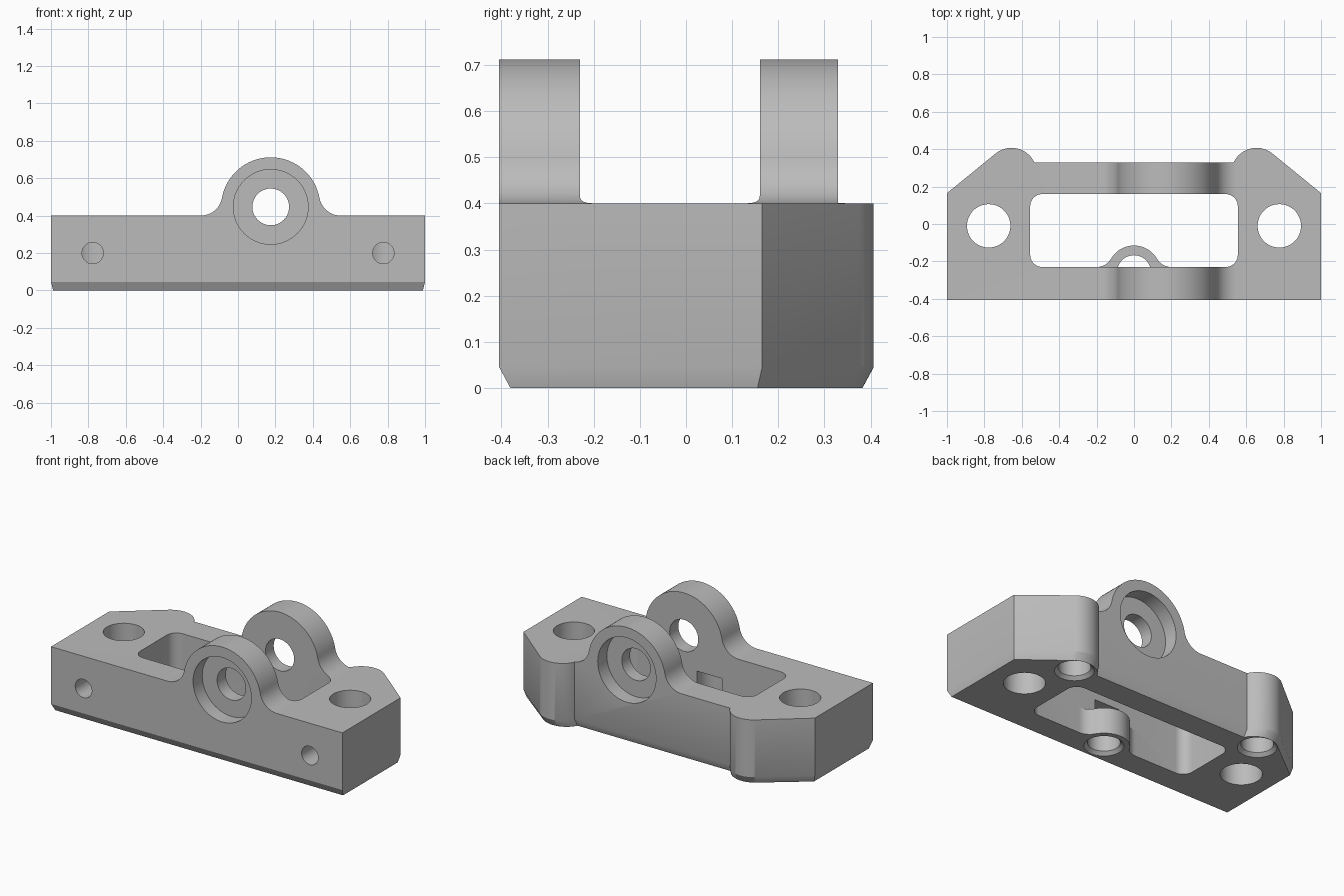
import bpy, bmesh, math
from mathutils import Vector, Matrix

cube = bpy.data.objects.get("Cube")
if cube:
    bpy.data.objects.remove(cube)

grey = bpy.data.materials.new("plain grey")
grey.use_nodes = True
colour = (0.5, 0.5, 0.5, 1)
grey.diffuse_color = colour
grey.node_tree.nodes["Principled BSDF"].inputs["Base Color"].default_value = colour

TOP = 0.4
FRONT, BACK = -0.405, 0.33
LUG_X, LUG_Z = 0.175, 0.447


def loft(name, rings):
    """Solid through a list of matching rings, capped at both ends."""
    bm = bmesh.new()
    loops = [[bm.verts.new(p) for p in ring] for ring in rings]
    n = len(loops[0])
    for a, b in zip(loops, loops[1:]):
        for i in range(n):
            j = (i + 1) % n
            bm.faces.new((a[i], a[j], b[j], b[i]))
    bm.faces.new(loops[0])
    bm.faces.new(loops[-1])
    bmesh.ops.recalc_face_normals(bm, faces=bm.faces)
    mesh = bpy.data.meshes.new(name)
    bm.to_mesh(mesh)
    bm.free()
    mesh.materials.append(grey)
    obj = bpy.data.objects.new(name, mesh)
    bpy.context.collection.objects.link(obj)
    return obj


def prism(name, outline, z0, z1):
    return loft(name, [[(x, y, z) for x, y in outline] for z in (z0, z1)])


def rod(name, start, end, r0, r1=None, sides=64):
    """Cylinder or cone between two points."""
    start, end = Vector(start), Vector(end)
    turn = (end - start).to_track_quat('Z', 'Y')
    rings = []
    for centre, r in ((start, r0), (end, r1 or r0)):
        rings.append([centre + turn @ Vector((r * x, r * y, 0))
                      for x, y in arc(0, 0, 1, 0, 360 - 360 / sides, sides - 1)])
    return loft(name, rings)


def arc(cx, cy, r, a0, a1, steps):
    angles = [math.radians(a0 + (a1 - a0) * i / steps) for i in range(steps + 1)]
    return [(cx + r * math.cos(a), cy + r * math.sin(a)) for a in angles]


def bump(cx, base, off, r, reach):
    """Round bump on a straight line, blended by a tangent fillet each side."""
    f = (reach ** 2 + off ** 2 - r ** 2) / (2 * (r + off))
    a = math.degrees(math.atan2(f - off, reach))
    right = arc(cx + reach, base + f, f, 270, 180 + a, 12)
    crown = arc(cx, base + off, r, a, 180 - a, 48)
    left = arc(cx - reach, base + f, f, -a, -90, 12)
    return right + crown[1:-1] + left


def combine(target, tool, operation):
    mod = target.modifiers.new(operation, 'BOOLEAN')
    mod.operation = operation
    mod.solver = 'EXACT'
    mod.object = tool
    bpy.context.view_layer.objects.active = target
    bpy.ops.object.modifier_apply(modifier=mod.name)
    bpy.data.objects.remove(tool)


# Plan outline: straight front, slanted rear corners, rounded rear posts
post = arc(0.655, 0.272, 0.135, 25.4, 129.2, 24)
half = [(1, FRONT), (1, 0.165)] + [(1.31 - x, y) for x, y in reversed(post)]
half[2:] = [(x, y) for x, y in half[2:]]
plan = half + [(-x, y) for x, y in reversed(half)]
body = loft("bracket_body", [
    [(x * 0.988, y * 0.94, 0) for x, y in plan],
    [(x, y, 0.045) for x, y in plan],
    [(x, y, 0.8) for x, y in plan]])

# Front profile with the raised lug, trimming the block
side = [(-1.2, -0.2), (1.2, -0.2), (1.2, TOP)]
side += bump(LUG_X, TOP, LUG_Z - TOP, 0.265, 0.375) + [(-1.2, TOP)]
trim = loft("lug_profile", [[(x, y, z) for x, z in side] for y in (-0.6, 0.6)])
combine(body, trim, 'INTERSECT')

# Central pocket with rounded corners, parting the two lugs
px, p0, p1, pr = 0.555, -0.23, 0.16, 0.065
pocket = []
for cx, cy, a in ((px - pr, p1 - pr, 0), (pr - px, p1 - pr, 90),
                  (pr - px, p0 + pr, 180), (px - pr, p0 + pr, 270)):
    pocket += arc(cx, cy, pr, a, a + 90, 10)
combine(body, prism("pocket", pocket, -0.1, 0.9), 'DIFFERENCE')

# Low half-round boss on the inside of the front wall
by = -0.257
boss = [(-0.2, -0.32), (0.2, -0.32)] + bump(0, p0, by - p0, 0.142, 0.2)
combine(body, prism("inner_boss", boss, 0, 0.16), 'UNION')

# Blind holes from below, with a widened mouth
for x, y in ((0, by), (0.655, 0.272), (-0.655, 0.272)):
    combine(body, rod("blind_hole", (x, y, -0.1), (x, y, 0.25), 0.09), 'DIFFERENCE')
    combine(body, rod("hole_mouth", (x, y, -0.01), (x, y, 0.02), 0.12, 0.09), 'DIFFERENCE')

# Vertical mounting holes and the small front holes leading into them
for x in (-0.777, 0.777):
    combine(body, rod("mounting_hole", (x, -0.01, -0.1), (x, -0.01, 0.6), 0.116), 'DIFFERENCE')
    combine(body, rod("front_hole", (x, -0.6, 0.2), (x, -0.05, 0.2), 0.057), 'DIFFERENCE')

# Axle bore and outer recesses in the lugs
for name, y0, y1, r in (("axle_bore", -0.7, 0.7, 0.098),
                        ("front_recess", -0.7, FRONT + 0.09, 0.2),
                        ("back_recess", BACK - 0.09, 0.7, 0.2)):
    combine(body, rod(name, (LUG_X, y0, LUG_Z), (LUG_X, y1, LUG_Z), r), 'DIFFERENCE')

bpy.ops.object.select_all(action='DESELECT')
body.select_set(True)
bpy.context.view_layer.objects.active = body
bpy.ops.object.shade_smooth_by_angle(angle=math.radians(25))
